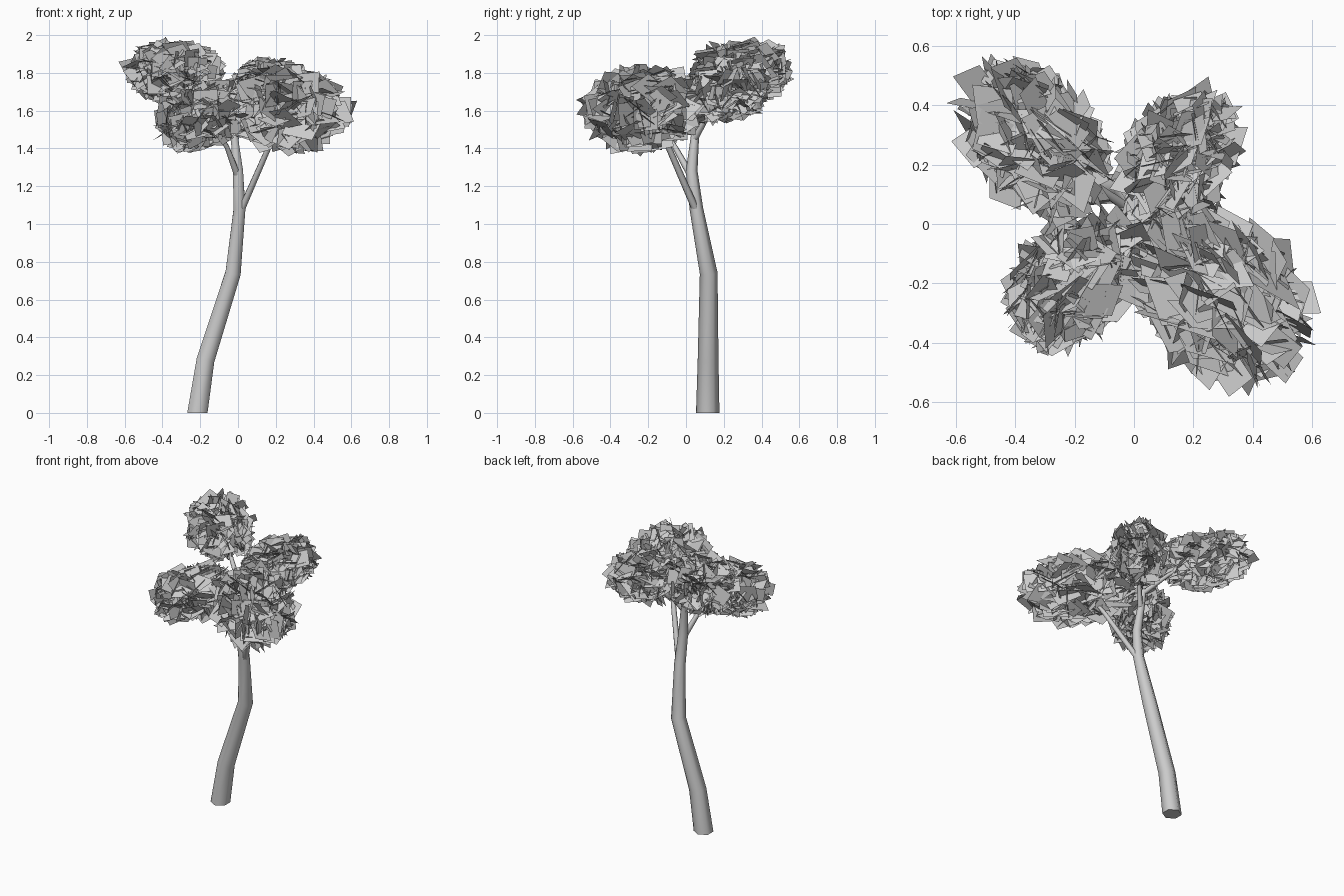
import bpy, bmesh, math, random
from mathutils import Vector, Matrix, Euler

if "Cube" in bpy.data.objects:
    bpy.data.objects.remove(bpy.data.objects["Cube"])

random.seed(7)


def finish(bm, name):
    me = bpy.data.meshes.new(name)
    bm.to_mesh(me)
    bm.free()
    ob = bpy.data.objects.new(name, me)
    bpy.context.collection.objects.link(ob)
    return ob


def tube(name, path, sides=6):
    """Tapered limb through (x, y, z, radius) points."""
    bm = bmesh.new()
    pts = [Vector(p[:3]) for p in path]
    rings = []
    for i, p in enumerate(pts):
        t = pts[min(i + 1, len(pts) - 1)] - pts[max(i - 1, 0)]
        if p.z == 0:
            t = Vector((0, 0, 1))
        q = Vector((0, 0, 1)).rotation_difference(t)
        r = path[i][3]
        ring = []
        for k in range(sides):
            a = math.tau * (k + 0.5) / sides
            ring.append(bm.verts.new(p + q @ Vector((r * math.cos(a), r * math.sin(a), 0))))
        rings.append(ring)
    for a, b in zip(rings, rings[1:]):
        for k in range(sides):
            n = (k + 1) % sides
            bm.faces.new((a[k], a[n], b[n], b[k]))
    bm.faces.new(rings[0][::-1])
    bm.faces.new(rings[-1])
    ob = finish(bm, name)
    bpy.ops.object.select_all(action='DESELECT')
    ob.select_set(True)
    bpy.context.view_layer.objects.active = ob
    bpy.ops.object.shade_smooth_by_angle(angle=math.radians(65))


def leaf_clump(name, centre, radii, azimuth, tilt, count=450):
    """Random leaf cards in a unit ball, stretched into an ellipsoid."""
    m = (Matrix.Translation(centre)
         @ Matrix.Rotation(math.radians(azimuth), 4, 'Z')
         @ Matrix.Rotation(math.radians(-tilt), 4, 'Y')
         @ Matrix.Diagonal((*radii, 1)))
    bm = bmesh.new()
    for _ in range(count):
        d = Vector([random.gauss(0, 1) for _ in range(3)]).normalized()
        p = d * 0.82 * random.random() ** 0.33
        rot = Euler([random.uniform(0, math.tau) for _ in range(3)]).to_matrix()
        w, h = random.uniform(0.19, 0.28), random.uniform(0.19, 0.28)
        corners = ((-w, -h, 0), (w, -h, 0), (w, h, 0), (-w, h, 0))
        bm.faces.new([bm.verts.new(m @ (p + rot @ Vector(c))) for c in corners])
    finish(bm, name)


# Bent trunk
tube("trunk", [(-0.215, 0.115, 0, 0.062), (-0.172, 0.117, 0.28, 0.055),
               (-0.026, 0.12, 0.74, 0.047), (0.008, 0.055, 1.08, 0.036),
               (0.0, 0.03, 1.28, 0.031), (-0.015, 0.043, 1.42, 0.024),
               (-0.03, 0.06, 1.58, 0.018)])

# Branches into each clump
tube("branch_front_right", [(0.02, 0.05, 1.08, 0.02), (0.16, -0.09, 1.4, 0.016),
                            (0.24, -0.18, 1.58, 0.009)])
tube("branch_front_left", [(0.0, 0.03, 1.25, 0.02), (-0.06, -0.06, 1.41, 0.014),
                           (-0.16, -0.15, 1.55, 0.008)])
tube("branch_back_left", [(-0.03, 0.06, 1.56, 0.018), (-0.16, 0.15, 1.7, 0.013),
                          (-0.3, 0.26, 1.8, 0.008)])
tube("branch_back_right", [(-0.015, 0.045, 1.45, 0.018), (0.06, 0.12, 1.58, 0.013),
                           (0.13, 0.2, 1.68, 0.008)])

# Foliage
leaf_clump("foliage_back_left", (-0.34, 0.29, 1.81), (0.305, 0.225, 0.178), 130, 3)
leaf_clump("foliage_back_right", (0.15, 0.22, 1.705), (0.275, 0.19, 0.17), 55, 12)
leaf_clump("foliage_front_right", (0.275, -0.23, 1.61), (0.385, 0.265, 0.23), -42, -3)
leaf_clump("foliage_front_left", (-0.205, -0.19, 1.57), (0.285, 0.21, 0.18), 225, -13)
